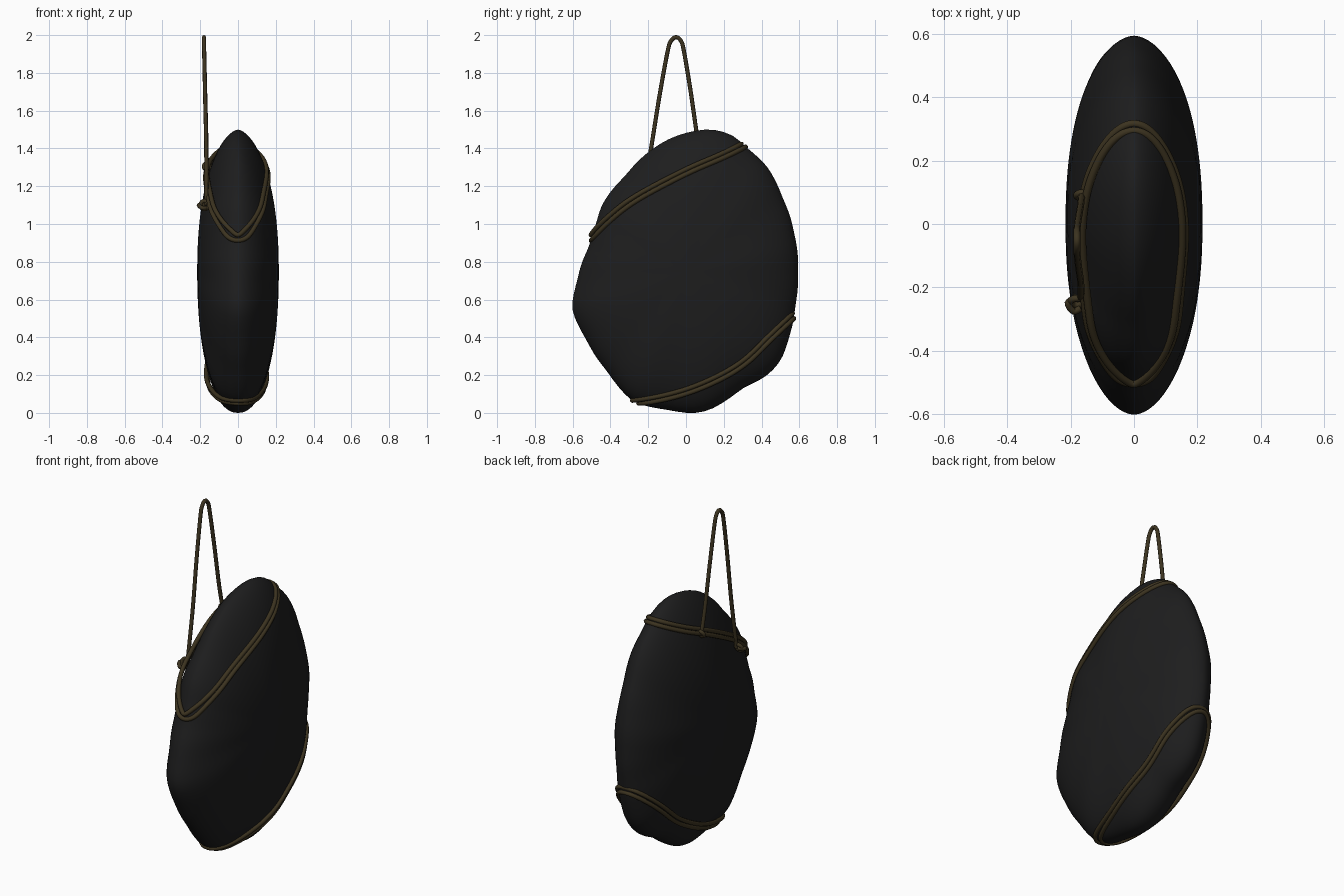
import bpy, bmesh, math
from mathutils import Vector

if "Cube" in bpy.data.objects:
    bpy.data.objects.remove(bpy.data.objects["Cube"])

CY, CZ = 0.0, 0.75          # centre of the flat outline
OUTLINE = [(0.04, 0), (0.12, .015), (0.2, .06), (0.3, .135), (0.43, .2), (0.5, .275), (0.545, .4),
           (0.578, .57), (0.592, .75), (0.572, .95), (0.51, 1.14), (0.425, 1.31), (0.318, 1.405),
           (0.25, 1.47), (0.14, 1.502), (0.04, 1.492), (-.08, 1.455), (-.2, 1.38), (-.32, 1.255),
           (-.445, 1.1), (-.475, 1.0), (-.512, .88), (-.575, .7), (-.605, .55), (-.528, .39),
           (-.415, .22), (-.28, .06), (-.1, .02)]


def material(name, rgb):
    m = bpy.data.materials.new(name)
    m.diffuse_color = (*rgb, 1)
    m.use_nodes = True
    m.node_tree.nodes["Principled BSDF"].inputs["Base Color"].default_value = m.diffuse_color
    return m


black = material("dark cloth", (0.0125, 0.0125, 0.0128))
brown = material("brown cord", (0.045, 0.033, 0.014))

POLAR = sorted((math.atan2(z - CZ, y - CY) % math.tau, math.hypot(y - CY, z - CZ)) for y, z in OUTLINE)
POLAR = [(POLAR[-1][0] - math.tau, POLAR[-1][1])] + POLAR + [(POLAR[0][0] + math.tau, POLAR[0][1])]


def radius_raw(a):
    a %= math.tau
    for (a0, r0), (a1, r1) in zip(POLAR, POLAR[1:]):
        if a0 <= a <= a1:
            return r0 + (r1 - r0) * (a - a0) / (a1 - a0)


def radius(a):
    return (radius_raw(a - .05) + 2 * radius_raw(a) + radius_raw(a + .05)) / 4


def thickness(s, a):
    """Half thickness of the bag at fraction s of the outline radius."""
    lump = 1 + s * s * (0.03 * math.sin(5 * a + 1) + 0.03 * math.sin(9 * a))
    power = .44 + .11 * math.cos(a) ** 2 + .16 * max(0, math.sin(a)) ** 2
    return 0.216 * max(0, 1 - s ** 2.2) ** power * lump


# Bag body: rings swept from the left pole to the right pole
bm = bmesh.new()
SEG, RINGS = 96, 40
rings = []
for k in range(1, RINGS):
    phi = math.pi * k / RINGS
    s, side = math.sin(phi), (-1 if k < RINGS / 2 else 1)
    ring = []
    for i in range(SEG):
        a = math.tau * i / SEG
        r = radius(a) * s
        x = 0 if k == RINGS // 2 else side * thickness(s, a)
        ring.append(bm.verts.new((x, CY + r * math.cos(a), CZ + r * math.sin(a))))
    rings.append(ring)
for r0, r1 in zip(rings, rings[1:]):
    for i in range(SEG):
        j = (i + 1) % SEG
        bm.faces.new((r0[i], r0[j], r1[j], r1[i]))
for ring, x in ((rings[0], -.216), (rings[-1], .216)):
    pole = bm.verts.new((x, CY, CZ))
    for i in range(SEG):
        bm.faces.new((pole, ring[i], ring[(i + 1) % SEG]))
bmesh.ops.recalc_face_normals(bm, faces=bm.faces)
for f in bm.faces:
    f.smooth = True
low = min(v.co.z for v in bm.verts)
for v in bm.verts:
    v.co.z -= low * max(0, 1 - v.co.z / 0.5)
me = bpy.data.meshes.new("bag_body")
bm.to_mesh(me)
bm.free()
me.materials.append(black)
bpy.context.collection.objects.link(bpy.data.objects.new("bag_body", me))


def smooth_path(pts, n, closed=False):
    """Catmull-Rom resampling of a few control points."""
    P = [Vector(p) for p in pts]
    m = len(P)
    out = []
    for i in range(m if closed else m - 1):
        g = (lambda k: P[k % m]) if closed else (lambda k: P[min(max(k, 0), m - 1)])
        a, b, c, d = g(i - 1), g(i), g(i + 1), g(i + 2)
        for q in range(n):
            t = q / n
            out.append(0.5 * (2 * b + (c - a) * t + (2 * a - 5 * b + 4 * c - d) * t * t
                              + (3 * b - a - 3 * c + d) * t ** 3))
    return out if closed else out + [P[-1]]


def cord(name, pts, r, closed=False):
    cu = bpy.data.curves.new(name, 'CURVE')
    cu.dimensions = '3D'
    cu.bevel_depth = r
    cu.bevel_resolution = 2
    cu.use_fill_caps = True
    sp = cu.splines.new('POLY')
    sp.points.add(len(pts) - 1)
    for p, q in zip(sp.points, pts):
        p.co = (*q, 1)
    sp.use_cyclic_u = closed
    sp.use_smooth = True
    cu.materials.append(brown)
    ob = bpy.data.objects.new(name, cu)
    bpy.context.collection.objects.link(ob)
    bpy.ops.object.select_all(action='DESELECT')
    ob.select_set(True)
    bpy.context.view_layer.objects.active = ob
    bpy.ops.object.convert(target='MESH')


def wrap(name, line, offset, bulge, lift):
    """Cord laid round the bag along a (y, z) line, down one side and back up the other."""
    fine = smooth_path([(0, y, z) for y, z in line], 12)
    d = (fine[-1] - fine[0]).normalized()
    shift = Vector((0, -d.z, d.y)) * offset
    n, pts = 56, []
    for side in (1, -1):
        for k in range(n):
            u = (1 - math.cos(math.pi * k / n)) / 2
            if side < 0:
                u = 1 - u
            f = u * (len(fine) - 1)
            i = min(int(f), len(fine) - 2)
            p = fine[i].lerp(fine[i + 1], f - i) + shift
            if side < 0:
                p.z += lift * math.sin(math.pi * u)
            a, rr = math.atan2(p.z - CZ, p.y - CY), math.hypot(p.y - CY, p.z - CZ)
            s = min(1, rr / radius(a))
            rr = s * radius(a) + 0.009 * s ** 4
            x = side * (thickness(s, a) + 0.008 * math.sin(math.pi * u))
            if side < 0:
                x -= bulge * math.sin(math.pi * u)
            p = Vector((x, CY + rr * math.cos(a), CZ + rr * math.sin(a)))
            if not pts or min((p - pts[-1]).length, (p - pts[0]).length) > 0.025:
                pts.append(p)
    for _ in range(3):      # relax the sharp turns at the rim
        pts = [(pts[i - 1] + 2 * pts[i] + pts[(i + 1) % len(pts)]) / 4 for i in range(len(pts))]
    cord(name, smooth_path(pts, 3, True), 0.0125, True)


# Two doubled cords tied diagonally round the bag
upper = [(-.51, .91), (-.42, 1.01), (-.27, 1.13), (0, 1.275), (.2, 1.36), (.325, 1.42)]
lower = [(-.29, .06), (-.1, .09), (.1, .155), (.3, .265), (.45, .41), (.575, .53)]
for i, off in enumerate((-.012, .012)):
    wrap(f"upper_cord_{i + 1}", upper, off, .012, 0)
    wrap(f"lower_cord_{i + 1}", lower, off, .012, .015)

# Tall hanging loop on the left side
cord("hanging_loop", smooth_path([(-.168, -.235, 1.1), (-.168, -.185, 1.4), (-.174, -.14, 1.68),
                                  (-.179, -.098, 1.91), (-.18, -.08, 1.968), (-.18, -.052, 1.989),
                                  (-.18, -.026, 1.968), (-.179, -.01, 1.91), (-.174, .025, 1.7),
                                  (-.168, .06, 1.46), (-.165, .092, 1.3)], 6), 0.011)

# Knot at the front foot of the loop, with a loose end, and a hitch at the other foot
for i, (x, y, z, r) in enumerate(((-.178, -.245, 1.1, .022), (-.165, .09, 1.305, .016))):
    ring = [(x + r * math.cos(t * math.tau / 16), y + .5 * r * math.sin(t * math.tau / 16),
             z + r * math.sin(t * math.tau / 16)) for t in range(16)]
    cord(f"knot_{i + 1}", ring, 0.011, True)
cord("knot_end", smooth_path([(-.18, -.23, 1.1), (-.208, -.25, 1.1), (-.19, -.275, 1.085),
                              (-.168, -.265, 1.085)], 5), 0.011)
